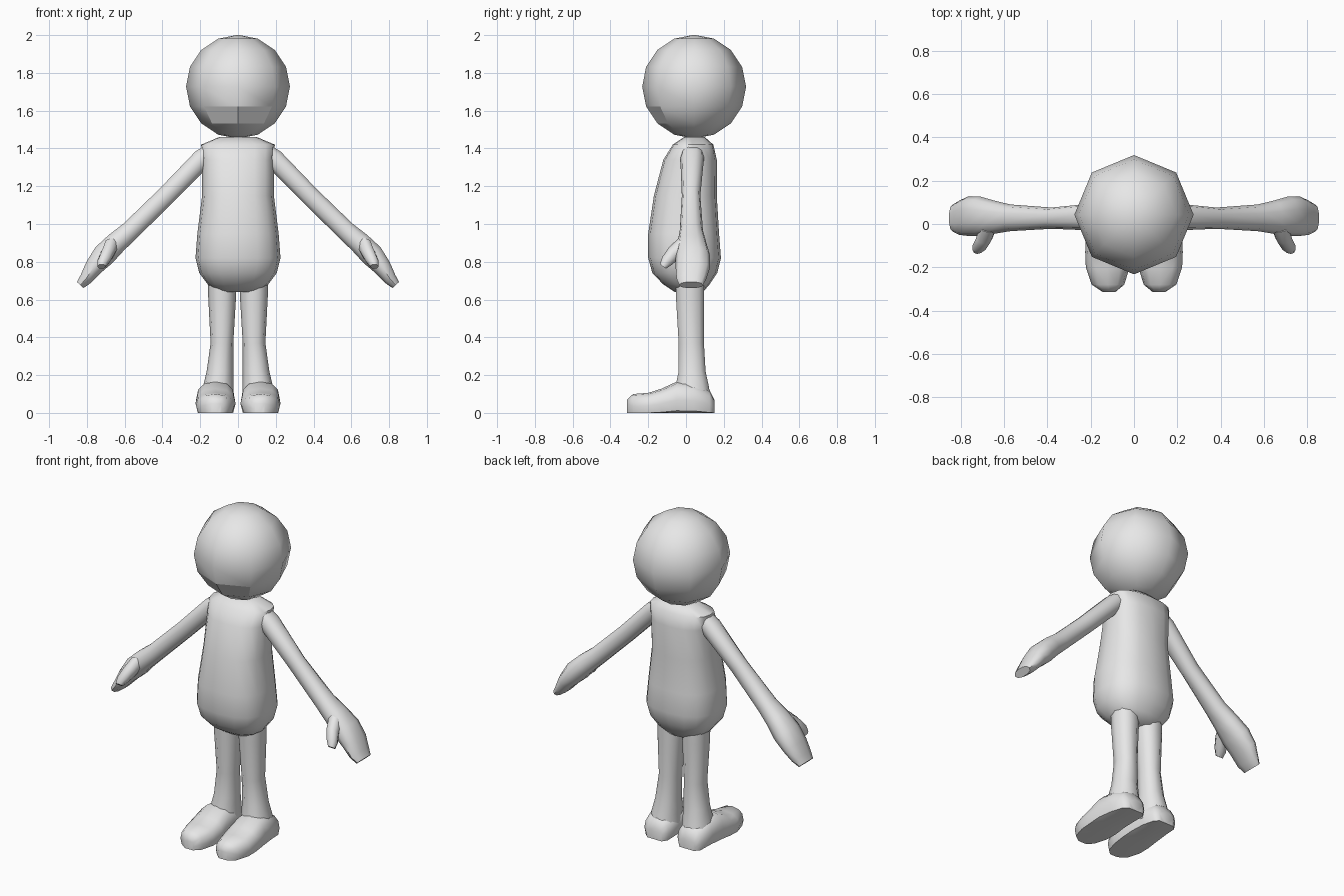
import bpy, bmesh, math
from mathutils import Vector

if "Cube" in bpy.data.objects:
    bpy.data.objects.remove(bpy.data.objects["Cube"])

# One plain grey for the whole figure
grey = bpy.data.materials.new("plain grey")
grey.use_nodes = True
grey.diffuse_color = (0.8, 0.8, 0.8, 1)
grey.node_tree.nodes["Principled BSDF"].inputs["Base Color"].default_value = (0.8, 0.8, 0.8, 1)

X, Y, Z = Vector((1, 0, 0)), Vector((0, 1, 0)), Vector((0, 0, 1))


def finish(name, bm, mirror=False, flat=None):
    """Smooth the mesh, keep its hard edges, and link it as an object."""
    bmesh.ops.recalc_face_normals(bm, faces=bm.faces)
    for f in bm.faces:
        f.smooth = not (flat and flat(f.calc_center_median()))
    for e in bm.edges:
        e.smooth = e.calc_face_angle(0) < math.radians(55)
    mesh = bpy.data.meshes.new(name)
    bm.to_mesh(mesh)
    bm.free()
    mesh.materials.append(grey)
    ob = bpy.data.objects.new(name, mesh)
    bpy.context.collection.objects.link(ob)
    if mirror:
        ob.modifiers.new("Mirror", "MIRROR")
    return ob


def loft(name, rings, u, v=None, sides=12, power=2, mirror=False):
    """Skin rings of (centre, half size along u, half size along v).
    Without v, each ring stands square to the path."""
    bm = bmesh.new()
    loops = []
    centres = [Vector(r[0]) for r in rings]
    for i, (_, a, b) in enumerate(rings):
        path = centres[min(i + 1, len(rings) - 1)] - centres[max(i - 1, 0)]
        w = v or path.cross(u).normalized()
        loop = []
        for k in range(sides):
            t = math.tau * k / sides
            c, s = math.cos(t), math.sin(t)
            p = (centres[i] + u * a * math.copysign(abs(c) ** (2 / power), c)
                 + w * b * math.copysign(abs(s) ** (2 / power), s))
            p.z = max(p.z, 0)
            loop.append(bm.verts.new(p))
        loops.append(loop)
    for p, q in zip(loops, loops[1:]):
        for k in range(sides):
            j = (k + 1) % sides
            bm.faces.new((p[k], p[j], q[j], q[k]))
    bm.faces.new(loops[0])
    bm.faces.new(loops[-1])
    bmesh.ops.remove_doubles(bm, verts=bm.verts, dist=0.0005)
    return finish(name, bm, mirror)


# Head: coarse ball with two flat chin faces
bm = bmesh.new()
bmesh.ops.create_uvsphere(bm, u_segments=8, v_segments=8, radius=0.275)
bmesh.ops.translate(bm, verts=bm.verts, vec=(0, 0.043, 1.727))
finish("head", bm, flat=lambda c: 1.53 < c.z < 1.62 and c.y < -0.08 and abs(c.x) < 0.12)

# Torso: height, half width, front y, back y
torso = [(1.46, 0.1, -0.01, 0.1), (1.42, 0.195, -0.07, 0.145), (1.34, 0.19, -0.12, 0.163),
         (1.15, 0.19, -0.17, 0.163), (0.95, 0.215, -0.2, 0.175), (0.82, 0.225, -0.2, 0.185),
         (0.74, 0.205, -0.178, 0.165), (0.68, 0.16, -0.12, 0.125), (0.64, 0.1, -0.06, 0.09)]
loft("torso", [((0, (f + k) / 2, z), w, (k - f) / 2) for z, w, f, k in torso], X, Y, 16, 2.5)

# Legs: height, inner x, outer x, front y, back y
leg = [(0.76, 0.01, 0.16, -0.06, 0.1), (0.62, 0.01, 0.158, -0.057, 0.1),
       (0.37, 0.025, 0.145, -0.042, 0.098), (0.22, 0.025, 0.166, -0.042, 0.107),
       (0.14, 0.024, 0.185, -0.06, 0.125), (0.05, 0.02, 0.2, -0.07, 0.14)]
loft("legs", [(((i + o) / 2, (f + k) / 2, z), (o - i) / 2, (k - f) / 2)
              for z, i, o, f, k in leg], X, Y, 10, 2.2, True)

# Feet: y, inner x, outer x, top height
foot = [(0.15, 0.055, 0.165, 0.07), (0.125, 0.03, 0.195, 0.12), (0.04, 0.02, 0.21, 0.16),
        (-0.05, 0.016, 0.222, 0.165), (-0.13, 0.013, 0.225, 0.128), (-0.2, 0.02, 0.222, 0.106),
        (-0.28, 0.045, 0.195, 0.1), (-0.313, 0.085, 0.145, 0.07)]
loft("feet", [(((i + o) / 2, y, t / 2 - 0.015), (o - i) / 2, t / 2 + 0.015)
              for y, i, o, t in foot], X, Z, 12, 2.5, True)

# Arms and mitten hands: x, z, front y, back y, half thickness
arm = [(0.12, 1.4, -0.02, 0.09, 0.045), (0.19, 1.345, -0.03, 0.095, 0.055),
       (0.38, 1.15, -0.022, 0.076, 0.053), (0.57, 0.965, -0.033, 0.09, 0.054),
       (0.645, 0.9, -0.045, 0.108, 0.06), (0.71, 0.835, -0.055, 0.127, 0.064),
       (0.765, 0.77, -0.055, 0.127, 0.05), (0.805, 0.71, -0.05, 0.108, 0.036),
       (0.835, 0.677, -0.035, 0.09, 0.025)]
loft("arms", [((x, (f + k) / 2, z), (k - f) / 2, t) for x, z, f, k, t in arm],
     Y, None, 10, 2.3, True)

# Thumbs
loft("thumbs", [((0.67, -0.01, 0.885), 0.04, 0.05), ((0.69, -0.065, 0.845), 0.038, 0.04),
                ((0.71, -0.1, 0.805), 0.035, 0.033), ((0.722, -0.122, 0.775), 0.022, 0.02)],
     X, None, 8, 2.2, True)
